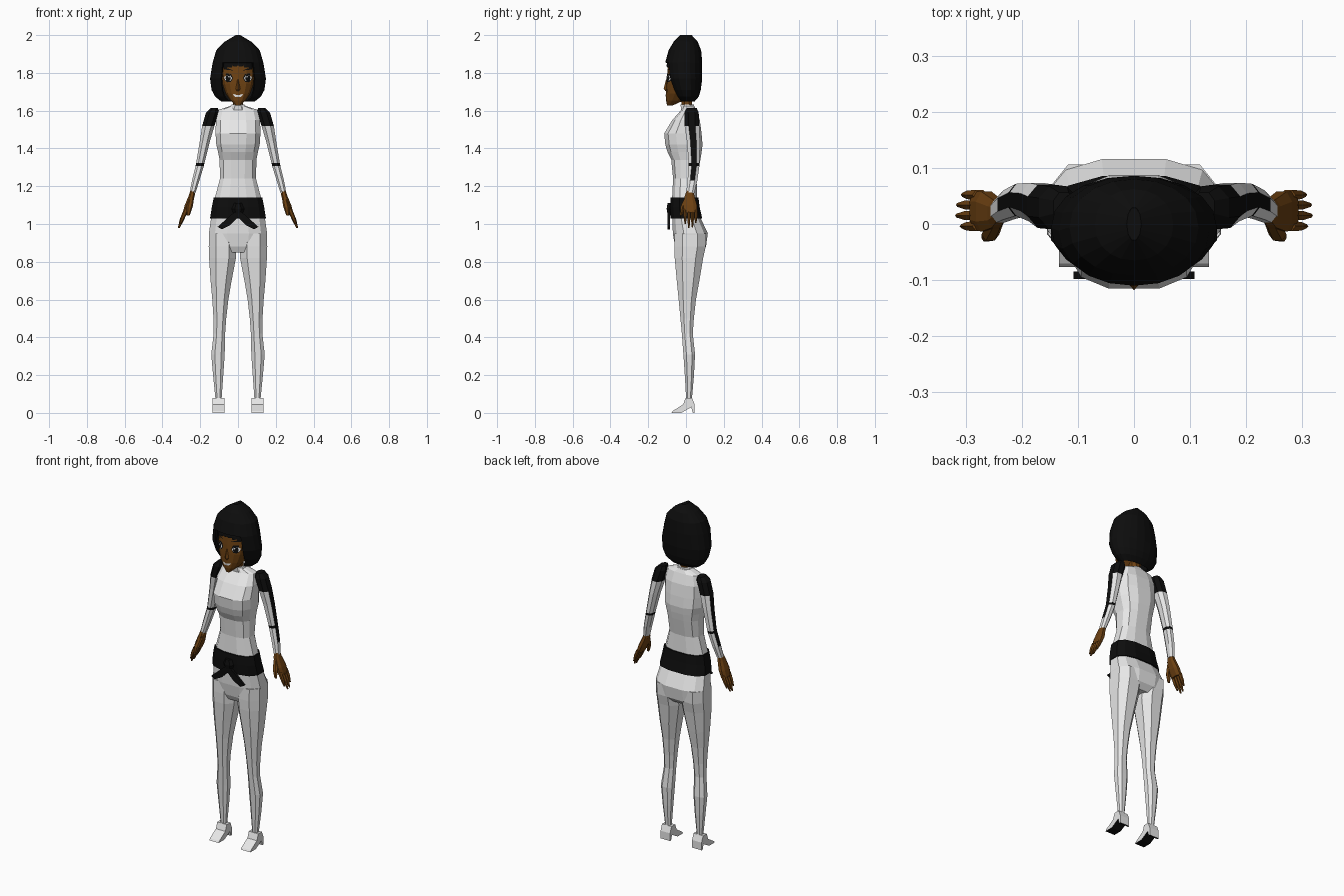
import bpy, bmesh, math
from mathutils import Vector
from mathutils.bvhtree import BVHTree


def material(name, color):
    m = bpy.data.materials.new(name)
    m.diffuse_color = (*color, 1)
    return m


WHITE = material("suit white", (0.8, 0.8, 0.8))
BLACK = material("soft black", (0.004, 0.004, 0.004))
SKIN = material("brown skin", (0.15, 0.052, 0.006))


def make(name, verts, faces, mats, rule=None, mirror=False):
    bm = bmesh.new()
    vs = [bm.verts.new(v) for v in verts]
    for f in faces:
        bm.faces.new([vs[i] for i in f])
    bmesh.ops.recalc_face_normals(bm, faces=bm.faces)
    bm.normal_update()
    if rule:
        for f in bm.faces:
            f.material_index = rule(f.calc_center_median(), f.normal)
    me = bpy.data.meshes.new(name)
    bm.to_mesh(me)
    bm.free()
    for m in mats:
        me.materials.append(m)
    ob = bpy.data.objects.new(name, me)
    bpy.context.collection.objects.link(ob)
    if mirror:
        mod = ob.modifiers.new("mirror", 'MIRROR')
        mod.use_mirror_merge = False
    return ob


def loft_data(rings, n, power=1.0, phase=0.5, caps=True, skip=None):
    """Rings are (z, x min, x max, y min, y max), listed in order."""
    verts, faces = [], []
    for z, x0, x1, y0, y1 in rings:
        for k in range(n):
            a = math.tau * (k + phase) / n - math.pi / 2
            c, s = math.cos(a), math.sin(a)
            c = math.copysign(abs(c) ** power, c)
            s = math.copysign(abs(s) ** power, s)
            verts.append(Vector(((x0 + x1) / 2 + c * (x1 - x0) / 2,
                                 (y0 + y1) / 2 + s * (y1 - y0) / 2, z)))
    for r in range(len(rings) - 1):
        for k in range(n):
            if skip and skip(r, k):
                continue
            j = (k + 1) % n
            faces.append((r*n + k, r*n + j, (r+1)*n + j, (r+1)*n + k))
    if caps:
        faces.append(tuple(range(n)))
        faces.append(tuple(range((len(rings)-1)*n, len(rings)*n)))
    return verts, faces


def sym(rows):
    return [(z, -w, w, a, b) for z, w, a, b in rows]


def prism(name, pts, axis, lo, hi, mats, rule=None, mirror=False):
    """Extrude an outline along x (axis 0) or y (axis 1)."""
    n = len(pts)
    put = (lambda p, d: (d, p[0], p[1])) if axis == 0 else (lambda p, d: (p[0], d, p[1]))
    verts = [put(p, d) for d in (lo, hi) for p in pts]
    faces = [tuple(range(n)), tuple(range(n, 2*n))]
    faces += [(i, (i+1) % n, n + (i+1) % n, n + i) for i in range(n)]
    return make(name, verts, faces, mats, rule, mirror)


# Torso and pelvis
make("torso", *loft_data(sym([
    (1.625, .04, -.02, .045), (1.605, .105, -.025, .055), (1.55, .12, -.075, .075),
    (1.48, .122, -.118, .085), (1.42, .118, -.112, .09), (1.38, .108, -.1, .085),
    (1.34, .1, -.08, .078), (1.24, .098, -.07, .058), (1.14, .125, -.075, .06),
    (1.04, .145, -.075, .075), (.95, .158, -.072, .118), (.88, .15, -.06, .108),
    (.85, .1, -.045, .08)]), 12, .75), [WHITE])

# Legs
make("legs", *loft_data([
    (.95, .012, .158, -.068, .112), (.88, .004, .16, -.068, .11), (.82, .006, .158, -.065, .096),
    (.7, .03, .149, -.053, .075), (.6, .048, .139, -.042, .056), (.5, .06, .132, -.032, .044),
    (.42, .066, .131, -.024, .038), (.31, .068, .144, -.016, .05), (.2, .076, .134, -.008, .044),
    (.07, .086, .12, .0, .032)], 8, .85), [WHITE], mirror=True)

# Heeled shoes with dark soles
prism("shoes", [(-.077, 0), (-.07, .01), (-.015, .045), (-.002, .08), (.032, .08),
                (.046, .045), (.046, 0), (.036, 0), (.028, .03), (.0, .014), (-.025, 0)],
      0, .072, .134, [WHITE, BLACK], lambda c, n: int(n.z < -.3), True)

# Sleeves: black shoulder, outer stripe and elbow band
make("sleeves", *loft_data([
    (1.615, .105, .145, .002, .058), (1.59, .098, .172, -.012, .07),
    (1.52, .122, .192, -.01, .073), (1.44, .146, .204, .002, .076),
    (1.322, .176, .223, .012, .074), (1.308, .179, .226, .012, .073),
    (1.23, .203, .245, .006, .062), (1.165, .224, .257, .0, .046)], 8, .9),
    [WHITE, BLACK],
    lambda c, n: int(c.z > 1.53 or 1.308 < c.z < 1.322 or (n.x > .8 and c.z > 1.2)
                     and abs(n.y) < .6), True)

# Hands
make("palms", *loft_data([
    (1.185, .226, .25, .006, .04), (1.15, .228, .262, -.008, .046),
    (1.1, .243, .283, -.016, .06), (1.06, .262, .294, -.012, .06)], 8, .8), [SKIN], mirror=True)
for i, (y, tip) in enumerate([(-.004, 1.0), (.015, .978), (.034, .982), (.052, 1.005)]):
    d = (1.07 - tip) * .38
    make("finger_%d" % (i + 1), *loft_data([
        (1.075, .262, .288, y - .01, y + .01), ((1.07 + tip) / 2, .267 + d/2, .291 + d/2, y - .009, y + .009),
        (tip, .274 + d, .284 + d, y - .004, y + .004)], 6), [SKIN], mirror=True)
make("thumbs", *loft_data([
    (1.14, .232, .258, -.008, .015), (1.09, .24, .272, -.031, -.006),
    (1.045, .256, .272, -.032, -.018)], 6), [SKIN], mirror=True)

# Sash, knot and tails
make("sash", *loft_data(sym([(1.14, .132, -.083, .068), (1.09, .142, -.086, .074),
                             (1.03, .152, -.083, .088)]), 12, .75), [BLACK])
make("sash_knot", *loft_data(sym([(1.11, .02, -.1, -.07), (1.08, .034, -.105, -.07),
                                  (1.045, .02, -.098, -.07)]), 6), [BLACK])
prism("sash_tails", [(0, 1.075), (.035, 1.05), (.108, .985), (.085, .972), (.04, .995), (0, 1.035)],
      1, -.098, -.085, [BLACK], mirror=True)

# Neck and collar
make("neck", *loft_data(sym([(1.59, .036, -.022, .042), (1.63, .028, -.025, .034),
                             (1.72, .03, -.04, .034)]), 8), [SKIN])
make("collar", *loft_data(sym([(1.6, .06, -.028, .052), (1.632, .038, -.032, .044)]), 8), [WHITE])

# Head and nose
head_data = loft_data(sym([
    (1.628, .012, -.1, -.07), (1.655, .042, -.106, -.01), (1.69, .066, -.106, .03),
    (1.74, .084, -.104, .05), (1.79, .09, -.1, .06), (1.85, .088, -.094, .062),
    (1.9, .075, -.075, .06), (1.94, .04, -.04, .04)]), 14, .8, 0)
make("head", *head_data, [SKIN])
make("nose", *loft_data(sym([(1.703, .011, -.108, -.09), (1.716, .012, -.118, -.09),
                             (1.765, .005, -.106, -.09)]), 4, 1, 0), [SKIN])

# Bobbed hair shell with an opening for the face
hair = make("hair", *loft_data(sym([
    (1.648, .088, -.03, .045), (1.675, .122, -.055, .068), (1.71, .14, -.075, .078),
    (1.77, .148, -.1, .086), (1.855, .134, -.11, .086), (1.92, .115, -.092, .08),
    (1.965, .07, -.065, .062), (2.0, .012, -.03, .03)]), 20, .95, 0, False,
    lambda r, k: r < 4 and (k < 2 or k > 17)), [BLACK])
solid = hair.modifiers.new("thickness", 'SOLIDIFY')
solid.thickness, solid.offset = .01, -1
make("hair_crown", *loft_data(sym([(1.985, .034, -.043, .042), (2.0, .013, -.03, .03)]), 10), [BLACK])

# Face details laid onto the head surface
bvh = BVHTree.FromPolygons(*head_data)


def decal(name, pts, mat, lift, mirror=True):
    cx = sum(p[0] for p in pts) / len(pts)
    cz = sum(p[1] for p in pts) / len(pts)
    verts = []
    for x, z in [(cx, cz)] + pts:
        hit = bvh.ray_cast(Vector((x, -1, z)), Vector((0, 1, 0)))[0]
        verts.append((x, (hit.y if hit else -.05) - lift, z))
    n = len(pts)
    ob = make(name, verts, [(0, i + 1, (i + 1) % n + 1) for i in range(n)], [mat], mirror=mirror)
    for p in ob.data.polygons:
        if p.normal.y > 0:
            p.flip()


def oval(x, z, rx, rz, n=8):
    return [(x + rx * math.cos(math.tau * i / n), z + rz * math.sin(math.tau * i / n)) for i in range(n)]


decal("lashes", [(.026, 1.772), (.036, 1.793), (.06, 1.797), (.08, 1.784), (.074, 1.762),
                 (.055, 1.75), (.038, 1.753)], BLACK, .003)
decal("eye_whites", [(.031, 1.772), (.04, 1.785), (.058, 1.788), (.074, 1.778), (.068, 1.762),
                     (.055, 1.756), (.041, 1.758)], WHITE, .005)
decal("irises", oval(.052, 1.772, .014, .018), BLACK, .007)
decal("eye_glints", oval(.048, 1.779, .004, .005, 5), WHITE, .009)
decal("eyebrows", [(.022, 1.812), (.05, 1.823), (.078, 1.812), (.05, 1.817)], BLACK, .003)
decal("smile", [(-.03, 1.69), (-.012, 1.682), (.012, 1.682), (.03, 1.69), (.014, 1.672),
                (-.014, 1.672)], WHITE, .004, False)

# Scalloped fringe
for i, (x0, x1, low) in enumerate([(-.004, .03, 1.834), (.024, .058, 1.828), (.05, .082, 1.818)]):
    m = (x0 + x1) / 2
    decal("fringe_%d" % (i + 1), [(x0, 1.875), (x1, 1.87), (x1, 1.84), (m + .008, low), (m - .008, low),
                                  (x0, 1.845)], BLACK, .008)
